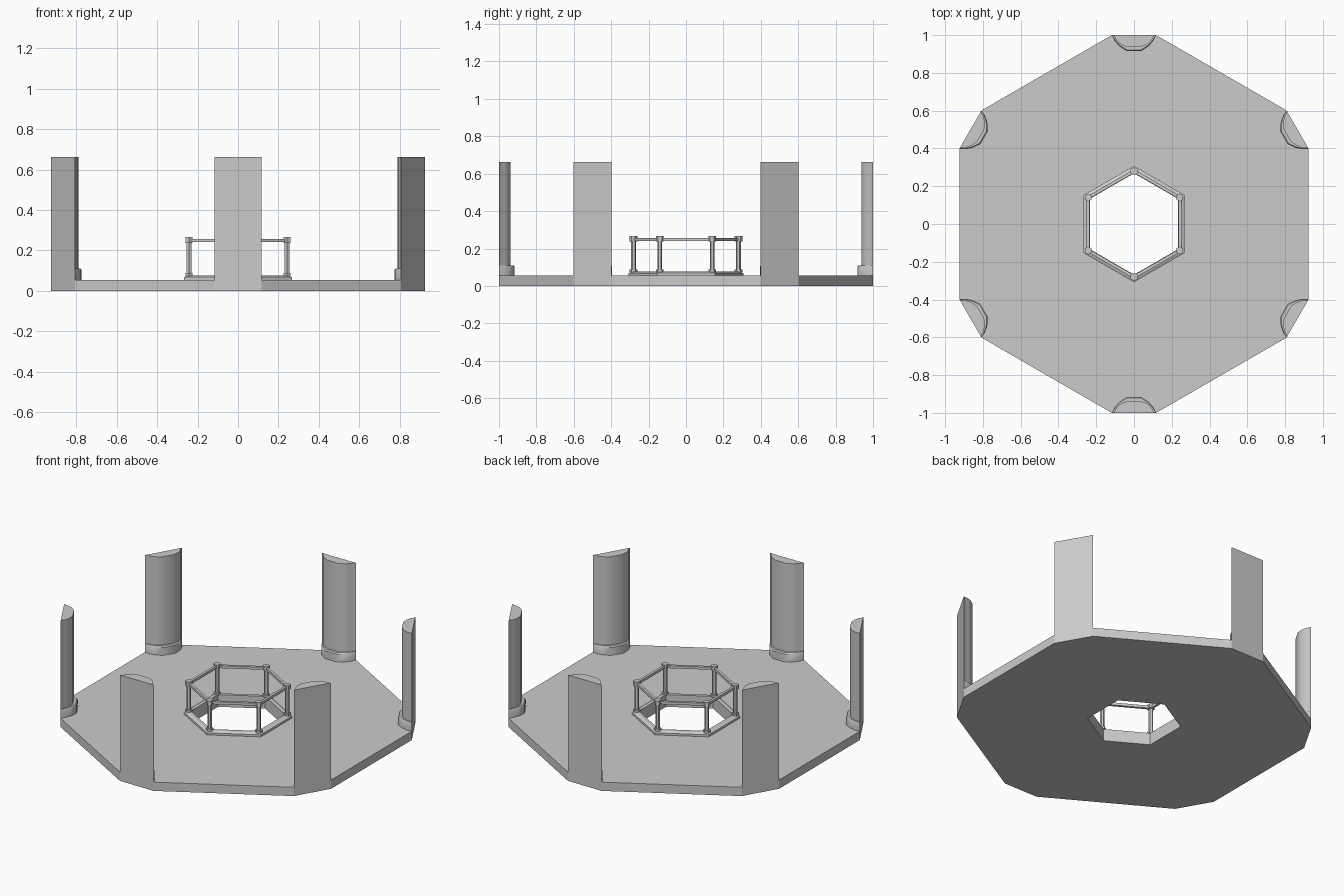
import bpy, bmesh
from math import sin, cos, radians, pi

if "Cube" in bpy.data.objects:
    bpy.data.objects.remove(bpy.data.objects["Cube"])


def polar(r, a):
    return (r * cos(a), r * sin(a))


def finish(bm, name, smooth=False):
    bmesh.ops.remove_doubles(bm, verts=bm.verts, dist=1e-5)
    bmesh.ops.recalc_face_normals(bm, faces=bm.faces)
    me = bpy.data.meshes.new(name)
    bm.to_mesh(me)
    bm.free()
    ob = bpy.data.objects.new(name, me)
    bpy.context.collection.objects.link(ob)
    if smooth:
        bpy.ops.object.select_all(action='DESELECT')
        ob.select_set(True)
        bpy.context.view_layer.objects.active = ob
        bpy.ops.object.shade_smooth_by_angle(angle=radians(40))
    return ob


def loft(name, rings, closed=False, smooth=False):
    """Join (outline, z) rings; capped at both ends, or closed into a hollow ring."""
    bm = bmesh.new()
    loops = [[bm.verts.new((x, y, z)) for x, y in pts] for pts, z in rings]
    pairs = list(zip(loops, loops[1:]))
    if closed:
        pairs.append((loops[-1], loops[0]))
    else:
        bm.faces.new(loops[0])
        bm.faces.new(loops[-1])
    n = len(loops[0])
    for a, b in pairs:
        for i in range(n):
            j = (i + 1) % n
            bm.faces.new((a[i], a[j], b[j], b[i]))
    return finish(bm, name, smooth)


def hexagon(r, cx=0, cy=0, repeat=1):
    pts = []
    for i in range(6):
        x, y = polar(r, pi / 6 + i * pi / 3)
        pts += [(cx + x, cy + y)] * repeat
    return pts


def place(pts, a):
    """Turn (tangent, radial) points so that radial points along angle a."""
    return [(r * cos(a) - t * sin(a), r * sin(a) + t * cos(a)) for t, r in pts]


def mirrored(half):
    return half + [(-t, r) for t, r in reversed(half)]


H = 0.055        # floor height
HOLE = 0.268     # hexagonal opening
RAIL = 0.28      # railing corner radius
angles = [pi / 6 + i * pi / 3 for i in range(6)]

# floor slab: hexagon with clipped corners and a hexagonal hole
outer = []
for a in angles:
    outer += place([(-0.117, 1), (0.117, 1)], a)
inner = hexagon(HOLE, repeat=2)
loft("floor_slab", [(outer, 0), (outer, H), (inner, H), (inner, 0)], closed=True)

# raised curb round the hole
loft("curb", [(hexagon(0.308), H - 0.003), (hexagon(0.308), 0.068),
              (hexagon(0.29), 0.076), (hexagon(HOLE), 0.076),
              (hexagon(HOLE), H - 0.003)], closed=True)

# columns sliced flat on the outside, each on a wider plinth
shaft = mirrored([(0.117, 1), (0.106, 0.995), (0.093, 0.972), (0.07, 0.952), (0.037, 0.937)])
plinth = mirrored([(0.117, 1), (0.103, 0.971), (0.08, 0.944), (0.04, 0.916)])
plinth_top = mirrored([(0.117, 1), (0.1, 0.974), (0.077, 0.948), (0.038, 0.922)])
for i, a in enumerate(angles):
    s = place(shaft, a)
    loft(f"column_shaft_{i}", [(s, H - 0.003), (s, 0.663)], smooth=True)
    p, q = place(plinth, a), place(plinth_top, a)
    loft(f"column_plinth_{i}", [(p, H - 0.003), (p, 0.104), (q, 0.11)], smooth=True)

# railing posts with foot and cap, joined by top rails
for i, a in enumerate(angles):
    x, y = polar(RAIL, a)
    for part, r, z0, z1 in (("foot", 0.021, 0.074, 0.088),
                            ("post", 0.013, 0.086, 0.24),
                            ("cap", 0.021, 0.238, 0.266)):
        h = hexagon(r, x, y)
        loft(f"railing_{part}_{i}", [(h, z0), (h, z1)])
half = 0.009
loft("top_rail", [(hexagon(RAIL + half), 0.241), (hexagon(RAIL + half), 0.257),
                  (hexagon(RAIL - half), 0.257), (hexagon(RAIL - half), 0.241)], closed=True)
